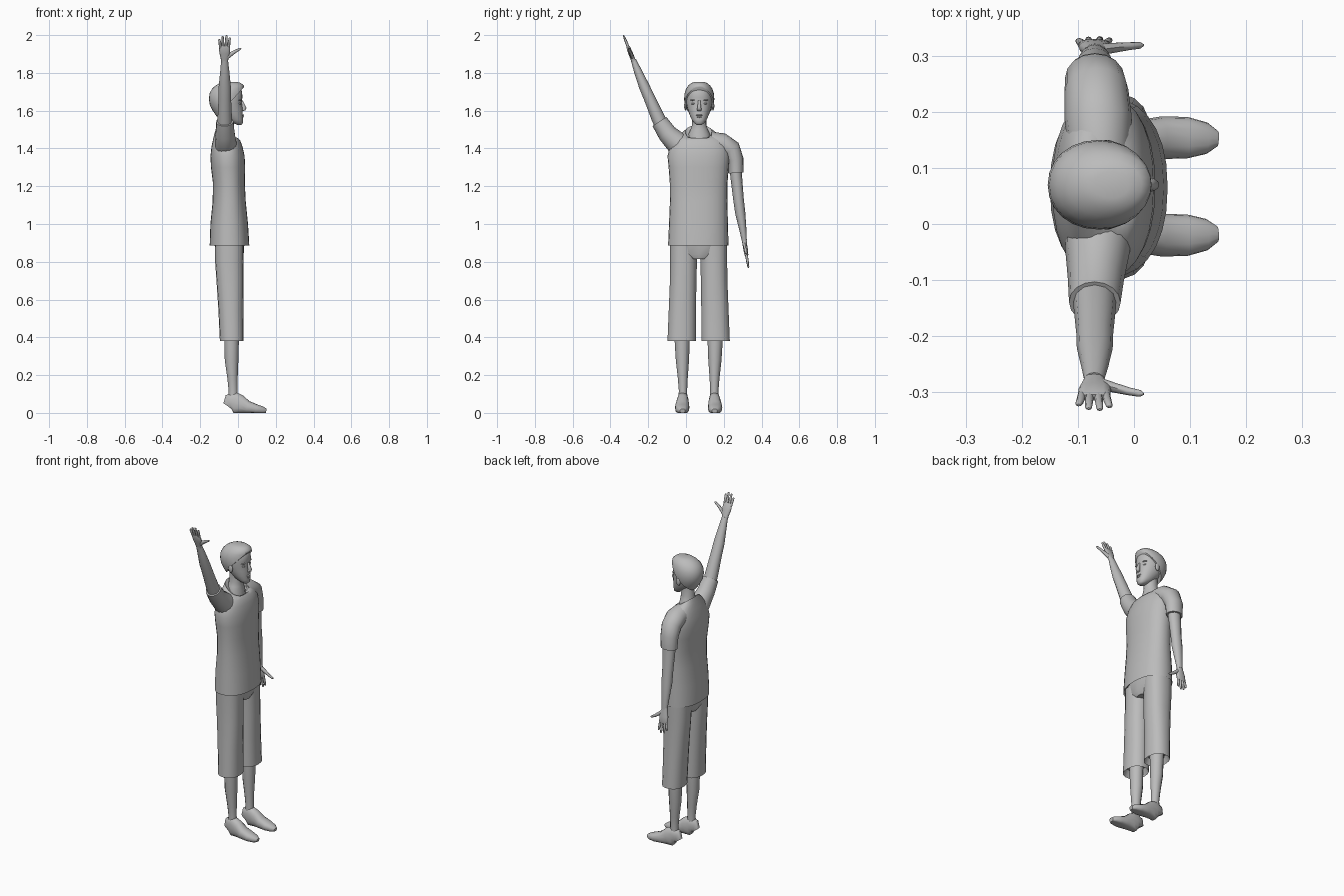
import bpy, bmesh, math
from mathutils import Vector

MID = 0.067          # body centre line in y; the figure faces +x
X, Y, Z = Vector((1, 0, 0)), Vector((0, 1, 0)), Vector((0, 0, 1))
grey = bpy.data.materials.new("plain grey")
grey.diffuse_color = (0.5, 0.5, 0.5, 1)


def finish(name, bm):
    bmesh.ops.recalc_face_normals(bm, faces=bm.faces)
    me = bpy.data.meshes.new(name)
    bm.to_mesh(me)
    bm.free()
    me.materials.append(grey)
    ob = bpy.data.objects.new(name, me)
    bpy.context.collection.objects.link(ob)
    return ob


def loft(bm, rings, n=16, ref=X, flat=False, power=2.0):
    """Skin rings (x, y, z, radius_u, radius_v[, tilt]) and cap both ends."""
    cs = [Vector(r[:3]) for r in rings]
    loops = []
    for i, r in enumerate(rings):
        t = Z if flat else (cs[min(i + 1, len(cs) - 1)] - cs[max(i - 1, 0)]).normalized()
        u = (ref - t * ref.dot(t)).normalized()
        v = t.cross(u)
        tilt = r[5] if len(r) > 5 else 0
        loop = []
        for k in range(n):
            a = 2 * math.pi * k / n
            c, s = math.cos(a), math.sin(a)
            cu = math.copysign(abs(c) ** (2 / power), c)
            sv = math.copysign(abs(s) ** (2 / power), s)
            loop.append(bm.verts.new(cs[i] + u * r[3] * cu + v * r[4] * sv + Z * tilt * cu))
        loops.append(loop)
    for a, b in zip(loops, loops[1:]):
        for k in range(n):
            bm.faces.new((a[k], a[(k + 1) % n], b[(k + 1) % n], b[k]))
    bm.faces.new(loops[0])
    bm.faces.new(loops[-1])


def tube(name, rings, **kw):
    bm = bmesh.new()
    loft(bm, rings, **kw)
    return finish(name, bm)


def span(rows):
    """Rows (z, xmin, xmax, ymin, ymax[, tilt]) to horizontal rings."""
    return [((a + b) / 2, (c + d) / 2, z, (b - a) / 2, (d - c) / 2, *t)
            for z, a, b, c, d, *t in rows]


def blob(name, c, r):
    bm = bmesh.new()
    bmesh.ops.create_uvsphere(bm, u_segments=12, v_segments=8, radius=1)
    for v in bm.verts:
        v.co = Vector(c) + Vector((v.co.x * r[0], v.co.y * r[1], v.co.z * r[2]))
    return finish(name, bm)


# Shirt body, open at hem and scooped at the neck
tube("shirt", span([
    (0.92, -0.13, 0.04, -0.075, 0.205), (0.885, -0.15, 0.06, -0.095, 0.225),
    (1.0, -0.146, 0.053, -0.09, 0.222), (1.12, -0.134, 0.041, -0.085, 0.219),
    (1.22, -0.133, 0.036, -0.086, 0.22), (1.30, -0.143, 0.038, -0.092, 0.226),
    (1.36, -0.146, 0.035, -0.098, 0.232), (1.41, -0.14, 0.024, -0.085, 0.225),
    (1.45, -0.13, 0.012, -0.06, 0.20, -0.008), (1.475, -0.12, 0.0, -0.03, 0.168, -0.02),
    (1.487, -0.113, -0.008, -0.003, 0.137, -0.037),
    (1.475, -0.105, -0.015, 0.004, 0.13, -0.037)]), n=28, flat=True, power=2.25)

# Sleeves, with the ends folded inward
tube("raised_sleeve", [(-0.06, 0.02, 1.385, 0.06, 0.06), (-0.065, -0.045, 1.425, 0.058, 0.062),
                       (-0.068, -0.10, 1.48, 0.05, 0.051), (-0.07, -0.14, 1.542, 0.046, 0.044),
                       (-0.07, -0.135, 1.53, 0.038, 0.037)][:4])
tube("lowered_sleeve", [(-0.062, 0.13, 1.43, 0.055, 0.058), (-0.064, 0.19, 1.425, 0.06, 0.057),
                        (-0.067, 0.238, 1.395, 0.057, 0.053), (-0.07, 0.261, 1.34, 0.053, 0.044),
                        (-0.07, 0.265, 1.27, 0.05, 0.04)])

# Bare arms
tube("raised_arm", [(-0.07, -0.12, 1.50, 0.038, 0.036), (-0.07, -0.147, 1.56, 0.038, 0.036),
                    (-0.07, -0.195, 1.67, 0.033, 0.03), (-0.07, -0.222, 1.73, 0.032, 0.028),
                    (-0.07, -0.255, 1.81, 0.024, 0.021), (-0.071, -0.278, 1.868, 0.018, 0.014)], n=12)
tube("lowered_arm", [(-0.07, 0.26, 1.32, 0.038, 0.032), (-0.07, 0.266, 1.25, 0.038, 0.031),
                     (-0.07, 0.278, 1.13, 0.032, 0.028), (-0.07, 0.287, 1.06, 0.032, 0.027),
                     (-0.07, 0.301, 0.97, 0.024, 0.019), (-0.07, 0.309, 0.91, 0.018, 0.013)], n=12)


# Hands: palm, four fingers and a thumb pointing forward
def hand(name, wrist, tip):
    w, axis = Vector(wrist), Vector(tip) - Vector(wrist)

    def at(x, f, ru, rv):
        return (*(w + axis * f + X * x), ru, rv)
    bm = bmesh.new()
    loft(bm, [at(0, -0.08, 0.017, 0.013), at(0, 0.12, 0.021, 0.012), at(0.001, 0.32, 0.029, 0.012),
              at(0, 0.52, 0.029, 0.010), at(0, 0.6, 0.024, 0.006)], n=12, power=2.4)
    for x0, x1, end in [(-0.022, -0.028, 0.85), (-0.008, -0.010, 0.97),
                        (0.007, 0.010, 1.0), (0.021, 0.027, 0.91)]:
        loft(bm, [at(x0, 0.48, 0.007, 0.007), at((x0 + x1) / 2, 0.72, 0.0072, 0.007),
                  at(x1, end - 0.04, 0.006, 0.005), at(x1, end, 0.0025, 0.002)], n=8)
    loft(bm, [at(0.008, 0.12, 0.011, 0.010), at(0.034, 0.27, 0.011, 0.009),
              at(0.062, 0.4, 0.008, 0.007), at(0.082, 0.47, 0.006, 0.006),
              at(0.088, 0.49, 0.002, 0.002)], n=8, ref=Z)
    finish(name, bm)


hand("raised_hand", (-0.071, -0.277, 1.862), (-0.071, -0.331, 2.0))
hand("lowered_hand", (-0.071, 0.308, 0.914), (-0.071, 0.331, 0.766))

# Shorts seat, then shorts leg, bare leg and shoe on each side
tube("shorts_seat", span([(0.815, -0.11, 0.022, 0.02, 0.114), (0.84, -0.12, 0.03, -0.06, 0.194),
                          (0.91, -0.125, 0.035, -0.084, 0.218)]), n=20, flat=True, power=2.4)
for side, s in (("right", -1), ("left", 1)):
    def m(rows):
        return [(x, MID + s * d, z, *r) for x, d, z, *r in rows]
    tube(side + "_shorts_leg", m([
        (-0.033, 0.088, 0.42, 0.048, 0.06), (-0.033, 0.09, 0.38, 0.063, 0.076),
        (-0.038, 0.086, 0.55, 0.066, 0.073), (-0.042, 0.082, 0.70, 0.072, 0.071),
        (-0.046, 0.08, 0.80, 0.075, 0.072), (-0.046, 0.078, 0.90, 0.076, 0.074)]),
        n=18, flat=True, power=2.3)
    tube(side + "_leg", m([
        (-0.035, 0.088, 0.45, 0.04, 0.042), (-0.034, 0.087, 0.36, 0.038, 0.039),
        (-0.034, 0.086, 0.28, 0.036, 0.035), (-0.029, 0.084, 0.18, 0.027, 0.026),
        (-0.026, 0.083, 0.12, 0.024, 0.022), (-0.027, 0.083, 0.05, 0.026, 0.024)]), n=12, flat=True)
    # shoe: lofted heel to toe, flattened on the ground
    bm = bmesh.new()
    loft(bm, m([(-0.054, 0.084, 0.035, 0.018, 0.028), (-0.045, 0.084, 0.048, 0.026, 0.05),
                (-0.02, 0.084, 0.05, 0.031, 0.062), (0.012, 0.085, 0.045, 0.034, 0.05),
                (0.05, 0.087, 0.03, 0.038, 0.034), (0.095, 0.087, 0.02, 0.037, 0.026),
                (0.13, 0.086, 0.014, 0.028, 0.02), (0.149, 0.085, 0.01, 0.014, 0.012)]),
         n=16, ref=Y, power=2.3)
    for v in bm.verts:
        v.co.z = max(v.co.z, 0)
    finish(side + "_shoe", bm)

# Neck and upper chest
HY = 0.07
tube("neck", [(-0.06, HY, 1.42, 0.05, 0.06), (-0.062, HY, 1.475, 0.046, 0.057),
              (-0.063, HY, 1.50, 0.042, 0.046), (-0.062, HY, 1.525, 0.04, 0.038),
              (-0.058, HY, 1.57, 0.042, 0.037), (-0.055, HY, 1.61, 0.042, 0.037)], flat=True)


# Head, from chin to crown
def skull(rows, grow=0):
    return span([(z, a - grow, b + grow, HY - h - grow, HY + h + grow) for z, a, b, h in rows])


head_rows = [(1.524, 0.0, 0.016, 0.012), (1.533, -0.025, 0.025, 0.026), (1.553, -0.06, 0.027, 0.04),
             (1.58, -0.09, 0.025, 0.052), (1.61, -0.123, 0.025, 0.062), (1.64, -0.138, 0.02, 0.069),
             (1.67, -0.142, 0.023, 0.071), (1.70, -0.134, 0.022, 0.066), (1.725, -0.115, 0.01, 0.054),
             (1.74, -0.09, -0.01, 0.035)]
tube("head", skull(head_rows), n=24, flat=True, power=2.15)

# Hair: a thicker cap cut along a slope from forehead to nape, swept up in front
hair_rows = [(1.54, -0.085, 0.0, 0.035), (1.57, -0.107, 0.01, 0.048), (1.60, -0.128, 0.02, 0.06),
             (1.63, -0.143, 0.022, 0.07), (1.66, -0.148, 0.023, 0.074), (1.69, -0.145, 0.024, 0.072),
             (1.715, -0.132, 0.026, 0.064), (1.733, -0.113, 0.025, 0.052),
             (1.747, -0.088, 0.008, 0.035), (1.753, -0.065, -0.015, 0.018)]
bm = bmesh.new()
loft(bm, skull(hair_rows, 0.006), n=24, flat=True, power=2.1)
bmesh.ops.bisect_plane(bm, geom=bm.verts[:] + bm.edges[:] + bm.faces[:],
                       plane_co=(-0.045, HY, 1.64), plane_no=(0.74, 0, -0.67), clear_outer=True)
bmesh.ops.holes_fill(bm, edges=[e for e in bm.edges if e.is_boundary])
finish("hair", bm)

# Face details
tube("nose", [(0.019, HY, 1.655, 0.006, 0.006), (0.026, HY, 1.635, 0.009, 0.008),
              (0.032, HY, 1.615, 0.013, 0.011), (0.028, HY, 1.602, 0.011, 0.013),
              (0.022, HY, 1.598, 0.005, 0.008)], n=10, flat=True)
blob("upper_lip", (0.024, HY, 1.576), (0.008, 0.017, 0.005))
blob("lower_lip", (0.023, HY, 1.567), (0.008, 0.014, 0.005))
for side, s in (("right", -1), ("left", 1)):
    blob(side + "_eye", (0.006, HY + s * 0.03, 1.637), (0.011, 0.012, 0.006))
    blob(side + "_brow", (0.008, HY + s * 0.031, 1.656), (0.011, 0.017, 0.004))
    blob(side + "_ear", (-0.048, HY + s * 0.073, 1.625), (0.014, 0.007, 0.024))

# Smooth shading with sharp hems
bpy.ops.object.select_all(action='SELECT')
bpy.context.view_layer.objects.active = bpy.context.selected_objects[0]
bpy.ops.object.shade_smooth_by_angle(angle=math.radians(50))
